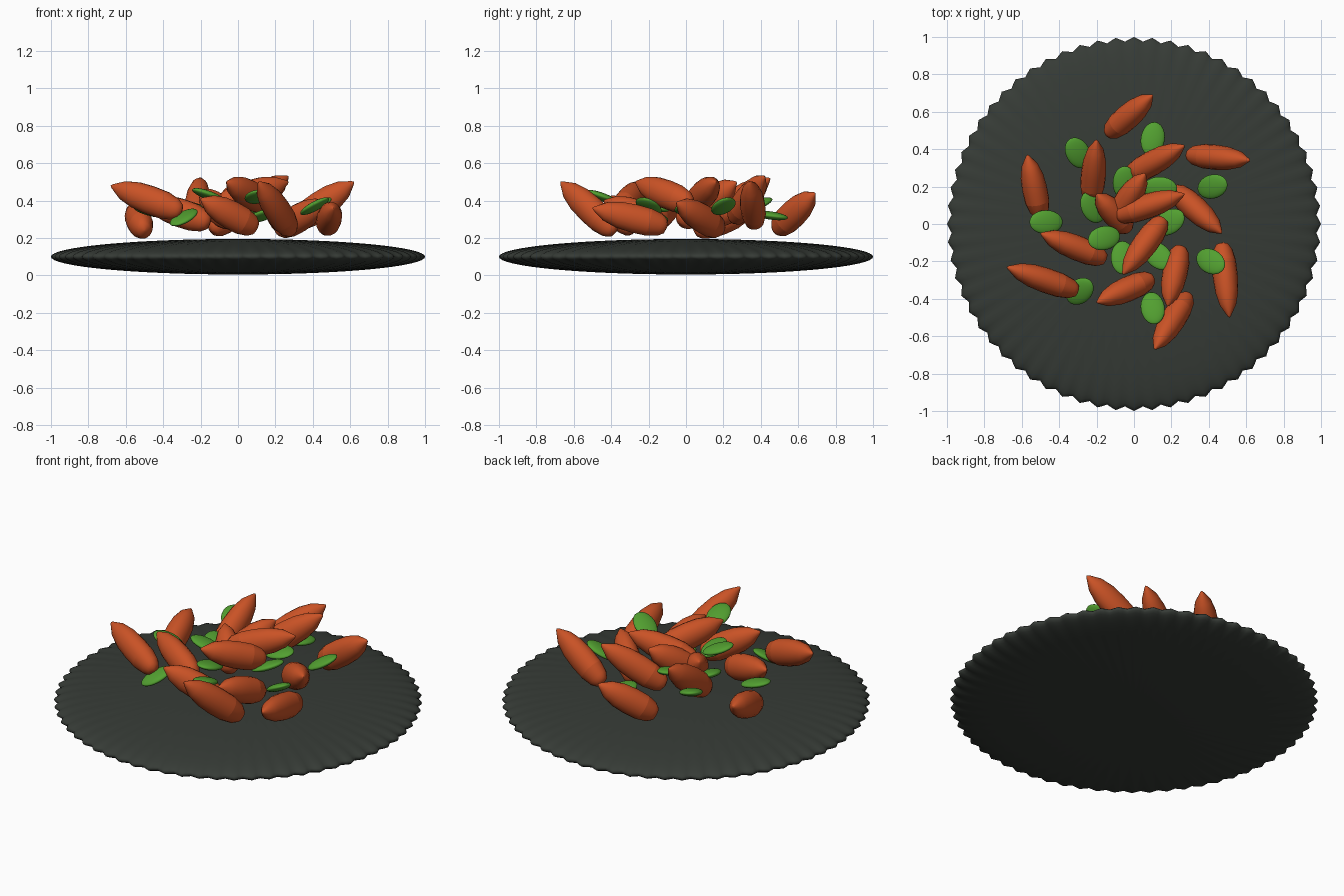
import bpy
import bmesh
import math
from mathutils import Matrix, Vector

default_cube = bpy.data.objects.get("Cube")
if default_cube:
    bpy.data.objects.remove(default_cube, do_unlink=True)


def make_material(name, colour):
    material = bpy.data.materials.new(name)
    material.use_nodes = True
    material.diffuse_color = (*colour, 1)
    material.node_tree.nodes["Principled BSDF"].inputs["Base Color"].default_value = (*colour, 1)
    return material


def add_object(name, mesh, matrix):
    part = bpy.data.objects.new(name, mesh)
    bpy.context.collection.objects.link(part)
    part.matrix_world = matrix
    return part


def finish_mesh(name, bm, material):
    bmesh.ops.recalc_face_normals(bm, faces=bm.faces)
    mesh = bpy.data.meshes.new(name)
    bm.to_mesh(mesh)
    bm.free()
    mesh.materials.append(material)
    return mesh


def smooth(part, degrees):
    bpy.ops.object.select_all(action="DESELECT")
    part.select_set(True)
    bpy.context.view_layer.objects.active = part
    bpy.ops.object.shade_smooth_by_angle(angle=math.radians(degrees))


def aim(axis):
    # Orient z along the axis, keeping the local y direction as upright as possible
    forward = axis.normalized()
    side = Vector((-forward.y, forward.x, 0)).normalized()
    upright = forward.cross(side)
    return Matrix((side, upright, forward)).transposed().to_4x4()


charcoal = make_material("charcoal glaze", (0.037, 0.044, 0.037))
orange = make_material("roasted orange", (0.59, 0.085, 0.019))
green = make_material("leaf green", (0.085, 0.35, 0.03))

# Plate: a flattened ball whose rim is rippled into scallops
LOBES = 64
bm = bmesh.new()
bmesh.ops.create_uvsphere(bm, u_segments=LOBES * 4, v_segments=32, radius=1)
for vert in bm.verts:
    radius = math.hypot(vert.co.x, vert.co.y)
    wave = math.cos(LOBES * math.atan2(vert.co.y, vert.co.x))
    ripple = 1 + 0.012 * (wave - 1) * radius
    vert.co = Vector((vert.co.x * ripple, vert.co.y * ripple, vert.co.z * 0.095))
plate = add_object("plate", finish_mesh("plate", bm, charcoal), Matrix.Translation((0, 0, 0.1)))
smooth(plate, 50)

# Vegetable piece: a turned shape with a blunt root and a pointed tip
SIDES = 18
profile = [(0.0, 0.02), (0.025, 0.5), (0.1, 0.78), (0.25, 0.97), (0.45, 1.0),
           (0.65, 0.92), (0.83, 0.66), (0.98, 0.14), (1.0, 0.02)]
bm = bmesh.new()
rings = []
for height, radius in profile:
    ring = []
    for i in range(SIDES):
        angle = math.tau * i / SIDES
        ring.append(bm.verts.new((radius * math.cos(angle), radius * math.sin(angle), height)))
    rings.append(ring)
for lower, upper in zip(rings, rings[1:]):
    for i in range(SIDES):
        j = (i + 1) % SIDES
        bm.faces.new((lower[i], lower[j], upper[j], upper[i]))
bm.faces.new(rings[0])
bm.faces.new(rings[-1])
piece_mesh = finish_mesh("vegetable_piece", bm, orange)

# Root and tip of each piece, swirling outward in a heap
pieces = [
    ((-0.14, 0.48, 0.24), (0.1, 0.69, 0.44)),
    ((0.29, 0.37, 0.27), (0.62, 0.34, 0.5)),
    ((-0.04, 0.25, 0.3), (0.27, 0.42, 0.53)),
    ((-0.23, 0.12, 0.28), (-0.2, 0.45, 0.52)),
    ((-0.5, 0.04, 0.24), (-0.57, 0.37, 0.36)),
    ((-0.15, -0.19, 0.28), (-0.5, -0.05, 0.4)),
    ((-0.3, -0.36, 0.34), (-0.68, -0.23, 0.48)),
    ((0.1, -0.29, 0.25), (-0.2, -0.42, 0.41)),
    ((0.29, -0.38, 0.23), (0.11, -0.67, 0.5)),
    ((0.25, -0.12, 0.27), (0.18, -0.44, 0.4)),
    ((0.21, 0.19, 0.24), (0.47, -0.05, 0.39)),
    ((0.47, -0.1, 0.26), (0.51, -0.5, 0.36)),
    ((-0.1, 0.04, 0.38), (0.27, 0.16, 0.5)),
    ((0.16, 0.03, 0.38), (-0.06, -0.27, 0.5)),
    ((-0.03, -0.03, 0.28), (-0.2, 0.16, 0.45)),
    ((-0.1, 0.03, 0.32), (0.06, 0.27, 0.5)),
]
for number, (root, tip) in enumerate(pieces, 1):
    root = Vector(root)
    axis = Vector(tip) - root
    scale = Matrix.Diagonal((0.067, 0.077, axis.length, 1))
    part = add_object(f"vegetable_piece_{number}", piece_mesh,
                      Matrix.Translation(root) @ aim(axis) @ scale)
smooth(part, 35)

# Leaves: thin ovals given by centre, heading and the rise of their outer edge
bm = bmesh.new()
bmesh.ops.create_uvsphere(bm, u_segments=24, v_segments=12, radius=1)
leaf_mesh = finish_mesh("leaf", bm, green)
leaves = [
    (-0.3, 0.38, 0.38, 120, 20),
    (0.1, 0.455, 0.32, 80, -8),
    (0.42, 0.2, 0.37, 20, 28),
    (0.41, -0.2, 0.37, -30, 28),
    (0.1, -0.45, 0.42, 100, 20),
    (-0.29, -0.36, 0.31, 45, -28),
    (-0.47, 0.01, 0.34, 0, 15),
    (-0.16, -0.075, 0.43, 15, 20),
    (-0.06, -0.18, 0.37, 90, 15),
    (0.19, 0.01, 0.36, 30, 20),
    (0.14, 0.19, 0.36, 0, 15),
    (-0.05, 0.22, 0.38, 90, 15),
    (-0.22, 0.09, 0.36, 120, 20),
    (0.13, -0.17, 0.32, 135, 20),
]
for number, (x, y, z, heading, rise) in enumerate(leaves, 1):
    tilt = Matrix.Rotation(math.radians(rise), 4, Vector((y, -x, 0)))
    turn = Matrix.Rotation(math.radians(heading), 4, "Z")
    part = add_object(f"leaf_{number}", leaf_mesh,
                      Matrix.Translation((x, y, z)) @ tilt @ turn
                      @ Matrix.Diagonal((0.092, 0.064, 0.022, 1)))
smooth(part, 60)
